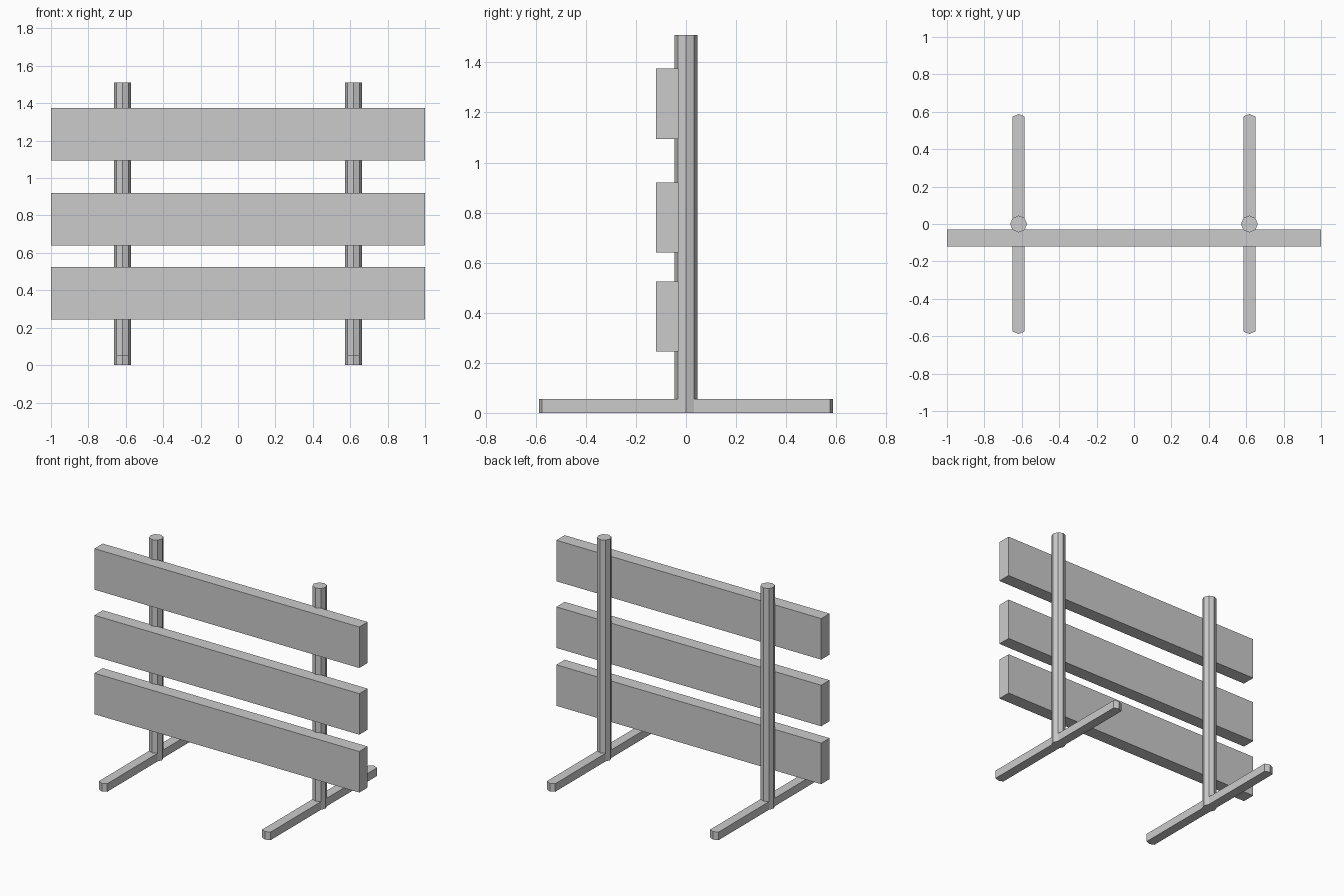
import bpy, bmesh
from math import cos, sin, pi
from mathutils import Vector

if "Cube" in bpy.data.objects:
    bpy.data.objects.remove(bpy.data.objects["Cube"])

R, FOOT_H, POST_H, FOOT_LEN = 0.045, 0.055, 1.51, 0.588


def link(name, bm):
    bmesh.ops.recalc_face_normals(bm, faces=bm.faces)
    mesh = bpy.data.meshes.new(name)
    bm.to_mesh(mesh)
    bm.free()
    obj = bpy.data.objects.new(name, mesh)
    bpy.context.collection.objects.link(obj)
    return obj


def post(name, x):
    """Octagonal post whose front and back facets extend into floor feet."""
    bm = bmesh.new()
    rings = [[bm.verts.new((x + R * cos(i * pi / 4), R * sin(i * pi / 4), z))
              for i in range(8)] for z in (0, FOOT_H, POST_H)]
    sides = []
    for low, high in zip(rings, rings[1:]):
        sides.append([bm.faces.new((low[i], low[(i + 1) % 8], high[(i + 1) % 8], high[i]))
                      for i in range(8)])
    bm.faces.new(rings[0][::-1])
    bm.faces.new(rings[2])
    # Feet: pull the two facets facing each way out along y
    for facets, sign in (((1, 2), 1), ((5, 6), -1)):
        faces = [sides[0][i] for i in facets]
        result = bmesh.ops.extrude_face_region(bm, geom=faces)
        verts = [g for g in result["geom"] if isinstance(g, bmesh.types.BMVert)]
        bmesh.ops.translate(bm, verts=verts, vec=(0, sign * (FOOT_LEN - R), 0))
        bmesh.ops.delete(bm, geom=[f for f in faces if f.is_valid], context='FACES_ONLY')
    return link(name, bm)


def board(name, z0, z1):
    """Horizontal plank fixed to the front of the posts."""
    bm = bmesh.new()
    bmesh.ops.create_cube(bm, size=1)
    bmesh.ops.scale(bm, verts=bm.verts, vec=(2, 0.09, z1 - z0))
    bmesh.ops.translate(bm, verts=bm.verts, vec=Vector((0, -0.075, (z0 + z1) / 2)))
    return link(name, bm)


# Posts with feet
post("left_post", -0.617)
post("right_post", 0.617)

# Three planks
for name, z0 in (("lower_board", 0.245), ("middle_board", 0.64), ("upper_board", 1.095)):
    board(name, z0, z0 + 0.28)
